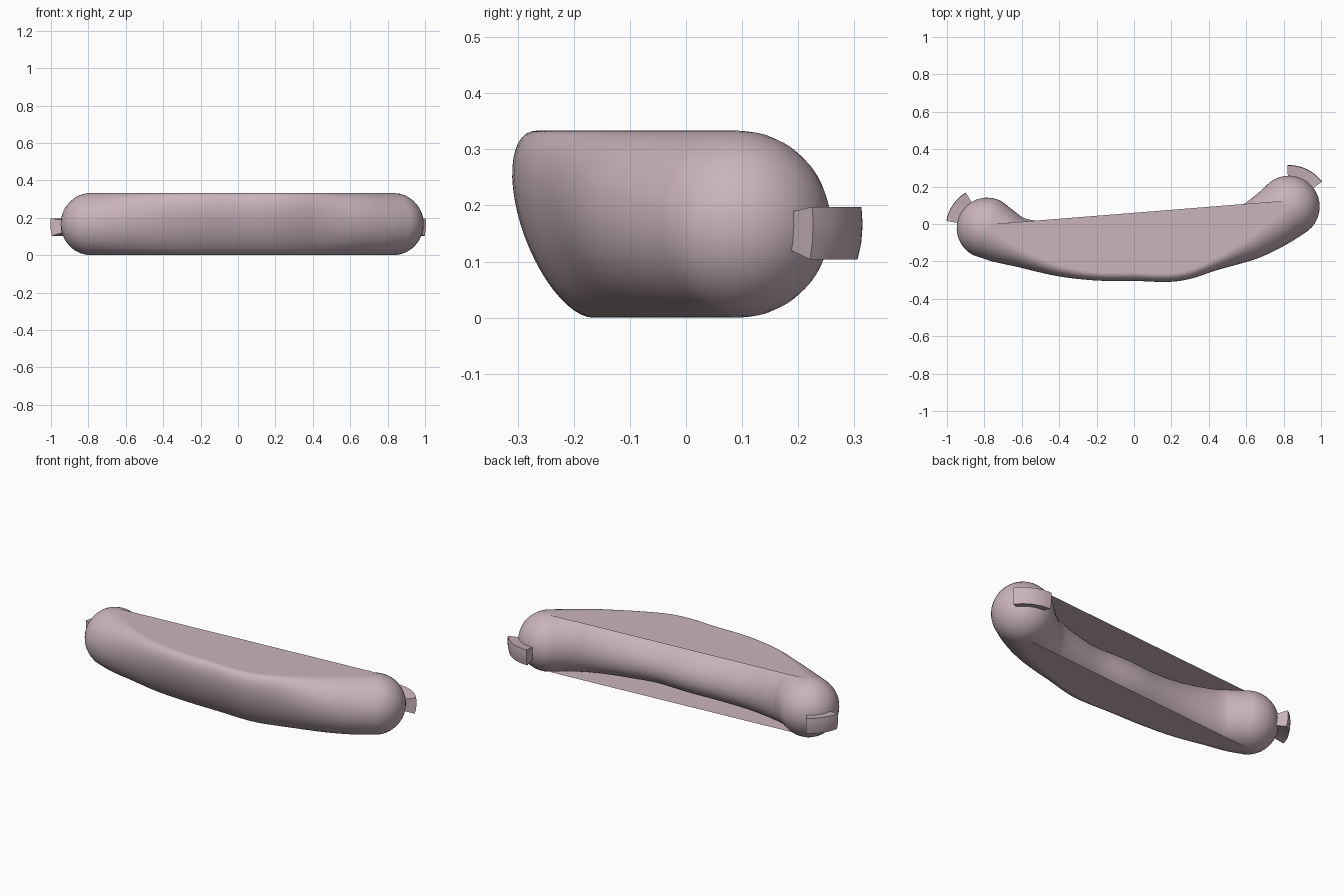
import bpy, bmesh, math
from mathutils import Vector

if "Cube" in bpy.data.objects:
    bpy.data.objects.remove(bpy.data.objects["Cube"])

R = 1 / 6      # half height
SEG = 48       # points around the tube

mat = bpy.data.materials.new("mauve")
mat.diffuse_color = (0.59, 0.46, 0.50, 1)
mat.use_nodes = True
mat.node_tree.nodes["Principled BSDF"].inputs["Base Color"].default_value = mat.diffuse_color

# centre path and section: x, y, shift forward, lean, front width, back width
ROWS = [
    (-.785, -.022, 0, 0, .163, .163),
    (-.70, -.065, 0, .005, .147, .147),
    (-.60, -.10, .01, .02, .12, .138),
    (-.40, -.14, .04, .04, .09, .18),
    (-.20, -.148, .06, .05, .08, .21),
    (0, -.14, .07, .05, .08, .23),
    (.22, -.142, .07, .05, .08, .23),
    (.40, -.105, .05, .04, .09, .20),
    (.60, -.05, .01, .02, .135, .155),
    (.73, .02, 0, .005, .155, .155),
    (.828, .093, 0, 0, .165, .165),
]


def finish(bm, name, smooth):
    bmesh.ops.recalc_face_normals(bm, faces=bm.faces)
    me = bpy.data.meshes.new(name)
    bm.to_mesh(me)
    bm.free()
    me.materials.append(mat)
    ob = bpy.data.objects.new(name, me)
    bpy.context.collection.objects.link(ob)
    if smooth:
        for p in me.polygons:
            p.use_smooth = True
    return ob


def spline(rows, steps):
    """Catmull-Rom through the rows."""
    ext = [rows[0]] + rows + [rows[-1]]
    out = []
    for i in range(1, len(ext) - 2):
        for k in range(steps):
            t = k / steps
            out.append([0.5 * (2 * b + (c - a) * t + (2 * a - 5 * b + 4 * c - d) * t * t
                               + (3 * b - a - 3 * c + d) * t ** 3)
                        for a, b, c, d in zip(*ext[i - 1:i + 3])])
    return out + [list(rows[-1])]


path = spline(ROWS, 6)
pts = [Vector((p[0], p[1], R)) for p in path]
tans = [(pts[min(i + 1, len(pts) - 1)] - pts[max(i - 1, 0)]).normalized()
        for i in range(len(pts))]


def ring(i, along=0, scale=1):
    m, s, wf, wb = path[i][2:]
    n = Vector((tans[i].y, -tans[i].x, 0))
    out = []
    for k in range(SEG):
        a = 2 * math.pi * k / SEG
        c, sn = math.cos(a), math.sin(a)
        off = m + s * sn + (wf if c > 0 else wb) * c
        out.append(pts[i] + tans[i] * along + n * off * scale
                   + Vector((0, 0, R * sn * scale)))
    return out


# rounded tube body with ball ends
last = len(pts) - 1
caps = [math.radians(d) for d in range(80, 0, -10)]
rings = [ring(0, -.163 * math.sin(a), math.cos(a)) for a in caps]
rings += [ring(i) for i in range(len(pts))]
rings += [ring(last, .165 * math.sin(a), math.cos(a)) for a in reversed(caps)]
bm = bmesh.new()
loops = [[bm.verts.new(p) for p in r] for r in rings]
for a, b in zip(loops, loops[1:]):
    for k in range(SEG):
        j = (k + 1) % SEG
        bm.faces.new((a[k], a[j], b[j], b[k]))
for lp, tip in ((loops[0], pts[0] - tans[0] * .163), (loops[-1], pts[-1] + tans[-1] * .165)):
    v = bm.verts.new(tip)
    for k in range(SEG):
        bm.faces.new((lp[k], lp[(k + 1) % SEG], v))
finish(bm, "tube_body", True)

# thin flat sheets from the tube's top and bottom lines to a straight back edge
A, B = Vector((-.75, 0, 0)), Vector((.79, .123, 0))
for name, k in (("top_sheet", SEG // 4), ("bottom_sheet", 3 * SEG // 4)):
    bm = bmesh.new()
    prev = None
    for i in range(len(pts)):
        p = ring(i)[k]
        t = min(max((p.x - A.x) / (B.x - A.x), 0), 1)
        q = A.lerp(B, t)
        q.z = p.z
        cur = (bm.verts.new(p), bm.verts.new(q))
        if prev:
            bm.faces.new((prev[0], cur[0], cur[1], prev[1]))
        prev = cur
    finish(bm, name, False)


# curved tabs wrapped on the ball ends
def tab(name, centre, a0, a1, r0=.15, r1=.222, n=8, m=3):
    bm = bmesh.new()
    g = {}
    for i in range(n + 1):
        for j in range(m + 1):
            a = math.radians(a0 + (a1 - a0) * i / n)
            e = math.radians(-16.5 + 24.5 * j / m)
            d = Vector((math.cos(a) * math.cos(e), math.sin(a) * math.cos(e), math.sin(e)))
            for s, r in enumerate((r0, r1)):
                g[i, j, s] = bm.verts.new(centre + d * r)
    for i in range(n):
        for j in range(m):
            for s in (0, 1):
                bm.faces.new((g[i, j, s], g[i + 1, j, s], g[i + 1, j + 1, s], g[i, j + 1, s]))
        for j in (0, m):
            bm.faces.new((g[i, j, 0], g[i + 1, j, 0], g[i + 1, j, 1], g[i, j, 1]))
    for j in range(m):
        for i in (0, n):
            bm.faces.new((g[i, j, 0], g[i, j + 1, 0], g[i, j + 1, 1], g[i, j, 1]))
    ob = finish(bm, name, False)
    bpy.ops.object.select_all(action='DESELECT')
    ob.select_set(True)
    bpy.context.view_layer.objects.active = ob
    bpy.ops.object.shade_smooth_by_angle()


tab("left_tab", Vector((-.785, -.022, R)), 121, 170)
tab("right_tab", Vector((.828, .093, R)), 37, 92)
